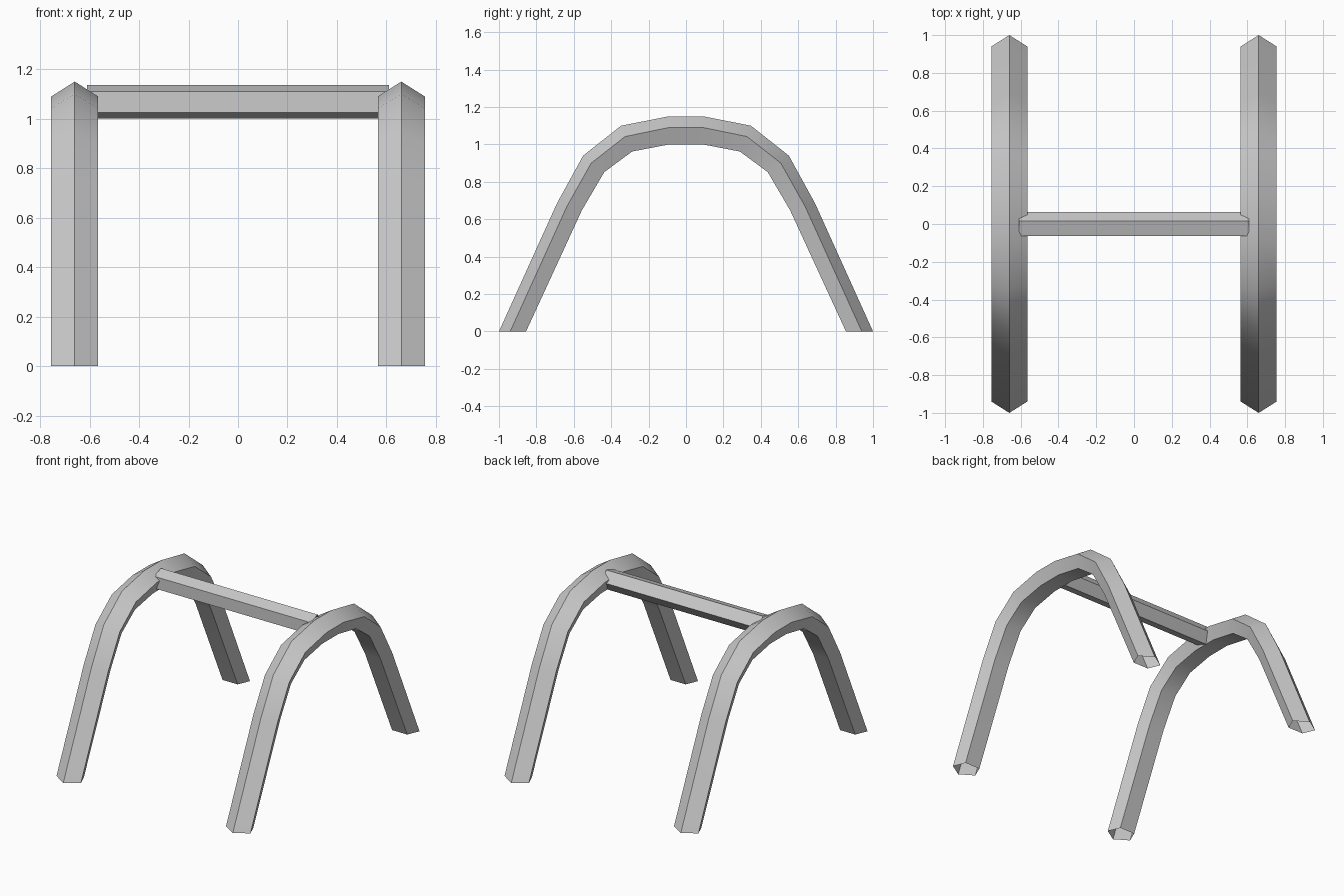
import bpy, bmesh, math

if "Cube" in bpy.data.objects:
    bpy.data.objects.remove(bpy.data.objects["Cube"])

ARCH_X = 0.66

# Half profiles (y, z) of the arch edges, from foot to crown
RIDGE = [(1.0, 0), (0.69, 0.685), (0.55, 0.94), (0.347, 1.10), (0.093, 1.15)]
SHOULDER = [(0.94, 0), (0.637, 0.668), (0.507, 0.90), (0.326, 1.042), (0.093, 1.09)]
INNER = [(0.855, 0), (0.557, 0.647), (0.437, 0.852), (0.288, 0.962), (0.09, 1.0)]


def full(half):
    """Mirror a half profile over y = 0."""
    return half + [(-y, z) for y, z in reversed(half)]


def make_tube(name, rings):
    """Skin a row of rings into an open-ended tube."""
    bm = bmesh.new()
    loops = [[bm.verts.new(p) for p in ring] for ring in rings]
    n = len(loops[0])
    for a, b in zip(loops, loops[1:]):
        for i in range(n):
            j = (i + 1) % n
            bm.faces.new((a[i], a[j], b[j], b[i]))
    bmesh.ops.recalc_face_normals(bm, faces=bm.faces)
    mesh = bpy.data.meshes.new(name)
    bm.to_mesh(mesh)
    bm.free()
    obj = bpy.data.objects.new(name, mesh)
    bpy.context.collection.objects.link(obj)
    bpy.ops.object.select_all(action='DESELECT')
    obj.select_set(True)
    bpy.context.view_layer.objects.active = obj
    bpy.ops.object.shade_smooth_by_angle(angle=math.radians(35))
    return obj


# Two pentagonal arches with the ridge facing outwards
for name, cx in (("left_arch", -ARCH_X), ("right_arch", ARCH_X)):
    rings = []
    for r, s, i in zip(full(RIDGE), full(SHOULDER), full(INNER)):
        rings.append([(cx, *r), (cx + 0.095, *s), (cx + 0.059, *i),
                      (cx - 0.059, *i), (cx - 0.095, *s)])
    make_tube(name, rings)

# Five-sided crossbeam joining the crowns
R = 0.0713
section = [(R * math.cos(k * math.tau / 5) - 0.0068,
            1.068 + R * math.sin(k * math.tau / 5)) for k in range(5)]
make_tube("crossbeam", [[(x, y, z) for y, z in section] for x in (-0.61, 0.61)])
